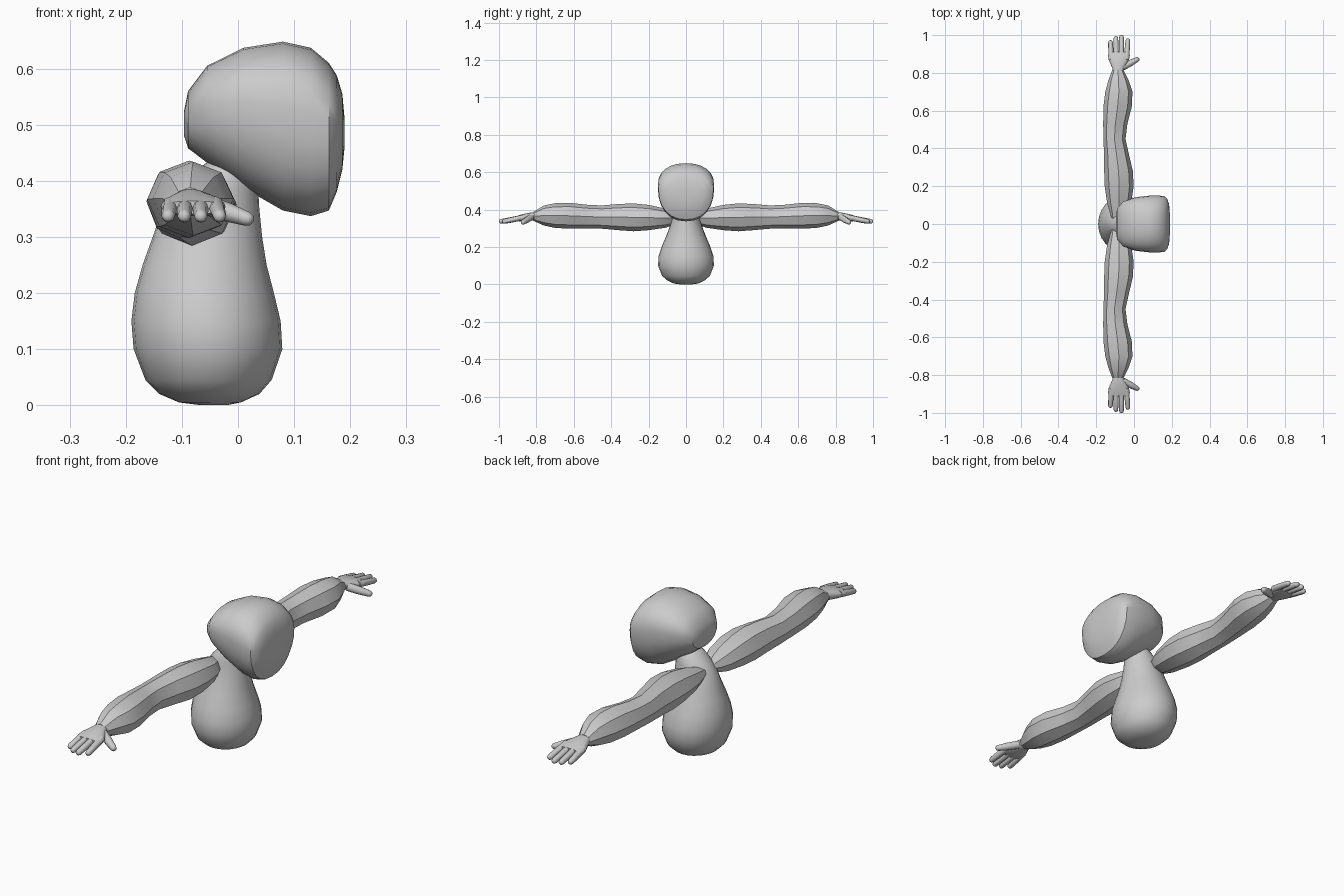
import bpy, bmesh, math
from mathutils import Vector

if "Cube" in bpy.data.objects:
    bpy.data.objects.remove(bpy.data.objects["Cube"])

grey = bpy.data.materials.new("plain grey")
grey.diffuse_color = (0.6, 0.6, 0.6, 1)
grey.use_nodes = True
grey.node_tree.nodes["Principled BSDF"].inputs["Base Color"].default_value = grey.diffuse_color

def skin(name, rings, mirror=False, angle=40):
    """Bridge closed rings into one capped, smooth-shaded object."""
    bm = bmesh.new()
    loops = [[bm.verts.new(p) for p in r] for r in rings]
    n = len(loops[0])
    for a, b in zip(loops, loops[1:]):
        for i in range(n):
            j = (i + 1) % n
            bm.faces.new((a[i], a[j], b[j], b[i]))
    bm.faces.new(loops[0])
    bm.faces.new(loops[-1])
    bmesh.ops.recalc_face_normals(bm, faces=bm.faces)
    me = bpy.data.meshes.new(name)
    bm.to_mesh(me)
    bm.free()
    ob = bpy.data.objects.new(name, me)
    bpy.context.collection.objects.link(ob)
    me.materials.append(grey)
    bpy.ops.object.select_all(action='DESELECT')
    ob.select_set(True)
    bpy.context.view_layer.objects.active = ob
    bpy.ops.object.shade_smooth_by_angle(angle=math.radians(angle))
    if mirror:
        m = ob.modifiers.new("mirror", 'MIRROR')
        m.use_axis = (False, True, False)
        m.use_clip = False
        m.use_mirror_merge = False
    return ob

def loft(name, axis, sections, n=24, power=2.0, wide=0.5, **kw):
    """Sections are (position, u_min, u_max, v_min, v_max) along an axis."""
    rings = []
    for t, u0, u1, v0, v1 in sections:
        vm, ring = v0 + wide * (v1 - v0), []
        for i in range(n):
            a = math.tau * i / n
            c = math.copysign(abs(math.cos(a)) ** (2 / power), math.cos(a))
            s = math.copysign(abs(math.sin(a)) ** (2 / power), math.sin(a))
            u = (u0 + u1) / 2 + (u1 - u0) / 2 * c
            v = vm + s * (v1 - vm if s > 0 else vm - v0)
            ring.append({'X': (t, u, v), 'Y': (u, t, v), 'Z': (u, v, t)}[axis])
        rings.append(ring)
    return skin(name, rings, **kw)

def digit(name, start, end, r0, r1, n=8):
    """Tapered finger with a rounded tip."""
    a, b = Vector(start), Vector(end)
    d = (b - a).normalized()
    side = d.cross(Vector((0, 0, 1))).normalized()
    up = side.cross(d)
    length = (b - a).length
    stops = [(0, r0), (length * 0.5, r0 * 0.95), (length - r1 * 0.9, r1),
             (length - r1 * 0.3, r1 * 0.8), (length, r1 * 0.35)]
    rings = [[a + d * s + (side * math.cos(math.tau * i / n)
              + up * math.sin(math.tau * i / n)) * r for i in range(n)]
             for s, r in stops]
    skin(name, rings, mirror=True, angle=60)

# pear-shaped body with neck running up into the head: z, x range, half depth
body = [(0, -.065, -.02, .03), (.005, -.105, .005, .065), (.02, -.14, .038, .098),
        (.045, -.165, .06, .127), (.1, -.186, .079, .149), (.15, -.19, .076, .147),
        (.2, -.184, .064, .131), (.25, -.17, .051, .11), (.3, -.152, .043, .09),
        (.35, -.135, .038, .074), (.385, -.11, .036, .066),
        (.415, -.08, .034, .058), (.44, -.045, .03, .04)]
loft("body", 'Z', [(z, a, b, -w, w) for z, a, b, w in body])

# head, lofted back to face: x, half width, z range
head = [(-.096, .04, .48, .525), (-.089, .085, .458, .56), (-.055, .12, .432, .605),
        (.01, .142, .387, .637), (.08, .15, .347, .648), (.13, .151, .337, .637),
        (.162, .147, .347, .61), (.176, .132, .38, .588), (.186, .105, .42, .555),
        (.19, .05, .46, .51)]
loft("head", 'X', [(x, -w, w, a, b) for x, w, a, b in head], power=2.25, wide=.62,
     angle=35)

# eight-sided arms with a narrower elbow
arm = [(.02, -.115, -.08, .345, .375), (.06, -.128, -.04, .32, .39),
       (.11, -.142, -.015, .303, .405), (.2, -.155, -.002, .29, .425),
       (.28, -.158, -.006, .284, .433), (.36, -.158, -.025, .29, .43),
       (.45, -.162, -.045, .298, .422), (.53, -.163, -.035, .3, .426),
       (.62, -.162, -.012, .298, .436), (.7, -.152, -.008, .302, .434),
       (.76, -.136, -.028, .315, .422), (.815, -.115, -.055, .34, .388)]
loft("arm", 'Y', arm, n=8, mirror=True, angle=30)

# palm
palm = [(.8, -.112, -.058, .345, .385), (.825, -.115, -.052, .342, .385),
        (.86, -.13, -.032, .338, .379), (.89, -.138, -.022, .337, .371),
        (.91, -.134, -.024, .341, .364)]
loft("palm", 'Y', palm, n=16, power=2.4, mirror=True, angle=60)

# fingers and thumb
for i, (x0, x1, tip) in enumerate([(-.12, -.125, .972), (-.094, -.096, .994),
                                   (-.067, -.066, 1.0), (-.04, -.032, .982)]):
    digit(f"finger_{i + 1}", (x0, .87, .358), (x1, tip, .335), .0145, .012)
digit("thumb", (-.06, .83, .358), (.026, .876, .329), .018, .013)
